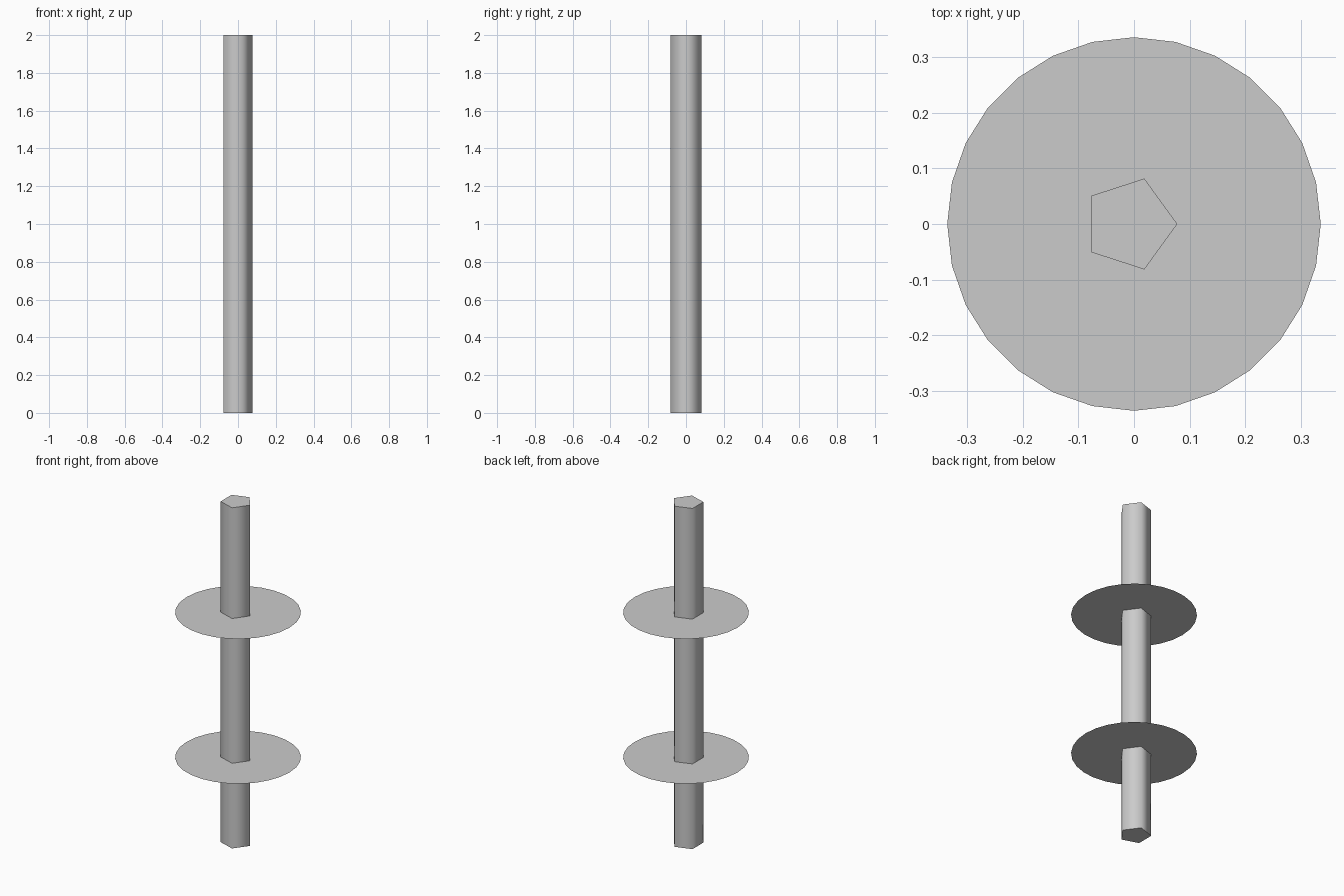
import bpy

if "Cube" in bpy.data.objects:
    bpy.data.objects.remove(bpy.data.objects["Cube"])

# Five-sided post, smooth around the sides with crisp end caps
R = 0.0857
bpy.ops.mesh.primitive_cylinder_add(vertices=5, radius=R, depth=2.0,
                                    location=(-0.008, 0, 1.0))
post = bpy.context.object
post.name = "post"
mesh = post.data
# Turn the pentagon so that one corner points along +x
for v in mesh.vertices:
    v.co.x, v.co.y = v.co.y, -v.co.x
for p in mesh.polygons:
    p.use_smooth = len(p.vertices) == 4
for e in mesh.edges:
    a, b = (mesh.vertices[i].co.z for i in e.vertices)
    e.use_edge_sharp = abs(a - b) < 0.001

# Two paper-thin round discs threaded on the post
for name, z in (("lower_disc", 0.50), ("upper_disc", 1.35)):
    bpy.ops.mesh.primitive_circle_add(vertices=28, radius=0.335,
                                      fill_type='NGON', location=(0, 0, z))
    bpy.context.object.name = name
